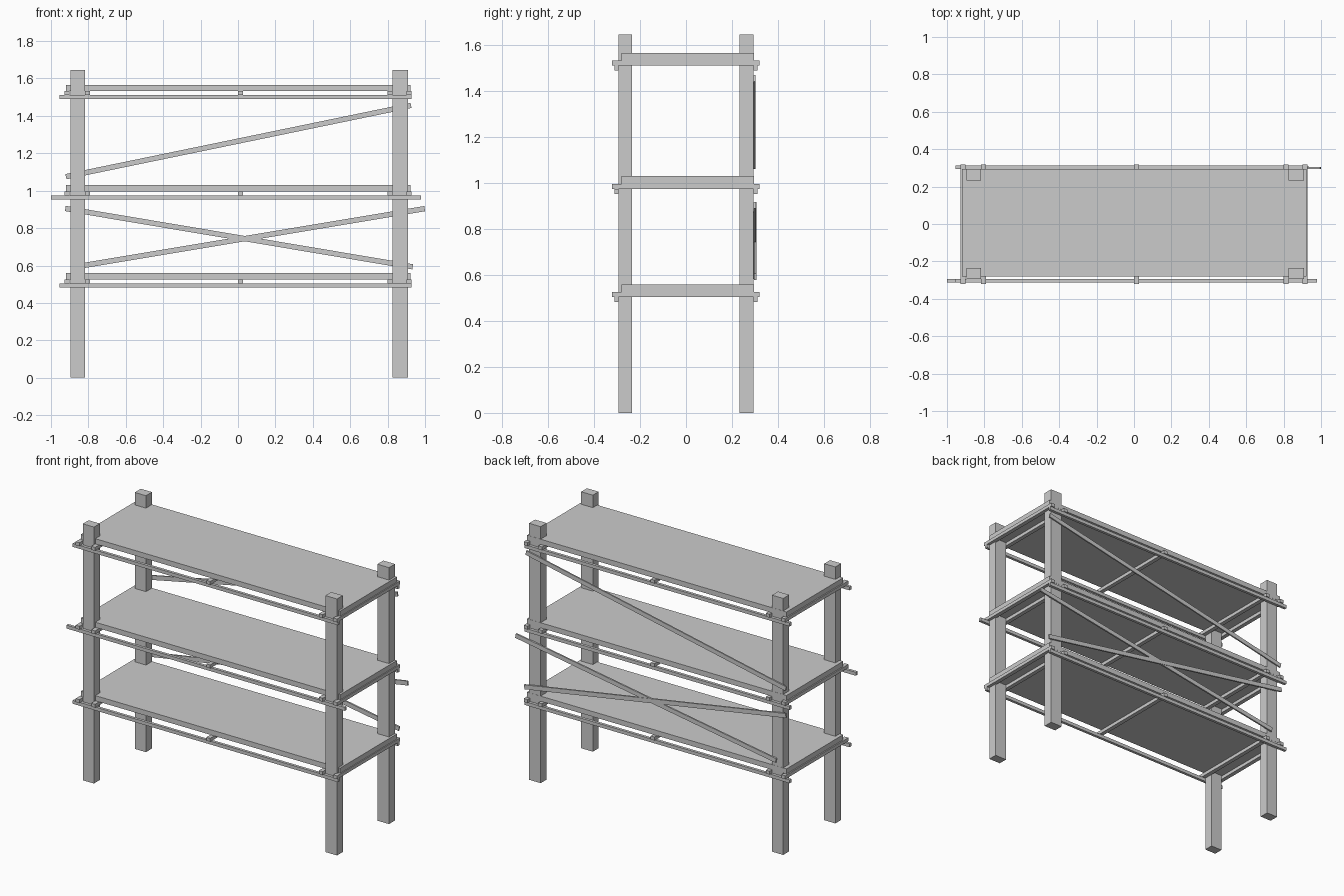
import bpy
from math import atan2, hypot
from mathutils import Matrix

if "Cube" in bpy.data.objects:
    bpy.data.objects.remove(bpy.data.objects["Cube"])


def box(name, x, y, z):
    """Box from (min, max) ranges on each axis."""
    corners = [(a, b, c) for a in x for b in y for c in z]
    faces = [(0, 1, 3, 2), (4, 6, 7, 5), (0, 4, 5, 1),
             (2, 3, 7, 6), (0, 2, 6, 4), (1, 5, 7, 3)]
    mesh = bpy.data.meshes.new(name)
    mesh.from_pydata(corners, [], faces)
    obj = bpy.data.objects.new(name, mesh)
    bpy.context.collection.objects.link(obj)
    return obj


def brace(name, start, end, y, thick=0.028):
    """Slanted slat between two (x, z) points."""
    dx, dz = end[0] - start[0], end[1] - start[1]
    h = hypot(dx, dz) / 2
    obj = box(name, (-h, h), y, (-thick / 2, thick / 2))
    obj.data.transform(Matrix.Rotation(-atan2(dz, dx), 4, 'Y'))
    obj.location = ((start[0] + end[0]) / 2, 0, (start[1] + end[1]) / 2)
    return obj


# Corner posts
for side, x in (("left", (-0.896, -0.817)), ("right", (0.826, 0.909))):
    for face, y in (("front", (-0.294, -0.235)), ("back", (0.233, 0.294))):
        box(f"{face}_{side}_post", x, y, (0, 1.646))

# Shelves: board on cross bars, which rest on front and back rails
bar_starts = (-0.928, -0.817, 0.0, 0.799, 0.901)
levels = (("lower", 0.559, (-0.955, 0.928)),
          ("middle", 1.03, (-1.0, 0.978)),
          ("upper", 1.566, (-0.955, 0.928)))
for label, top, front_x in levels:
    box(f"{label}_shelf_board", (-0.92, 0.922), (-0.28, 0.295), (top - 0.033, top))
    for i, x in enumerate(bar_starts):
        box(f"{label}_cross_bar_{i + 1}", (x, x + 0.027), (-0.321, 0.319),
            (top - 0.055, top - 0.033))
    rail_z = (top - 0.077, top - 0.055)
    box(f"{label}_front_rail", front_x, (-0.312, -0.294), rail_z)
    box(f"{label}_back_rail", (-0.955, 0.928), (0.294, 0.312), rail_z)

# Diagonal braces across the back
brace("upper_back_brace", (-0.92, 1.075), (0.925, 1.456), (0.294, 0.303))
brace("lower_back_brace_rising", (-0.85, 0.596), (0.998, 0.904), (0.294, 0.304))
brace("lower_back_brace_falling", (-0.923, 0.905), (0.934, 0.593), (0.296, 0.307))
